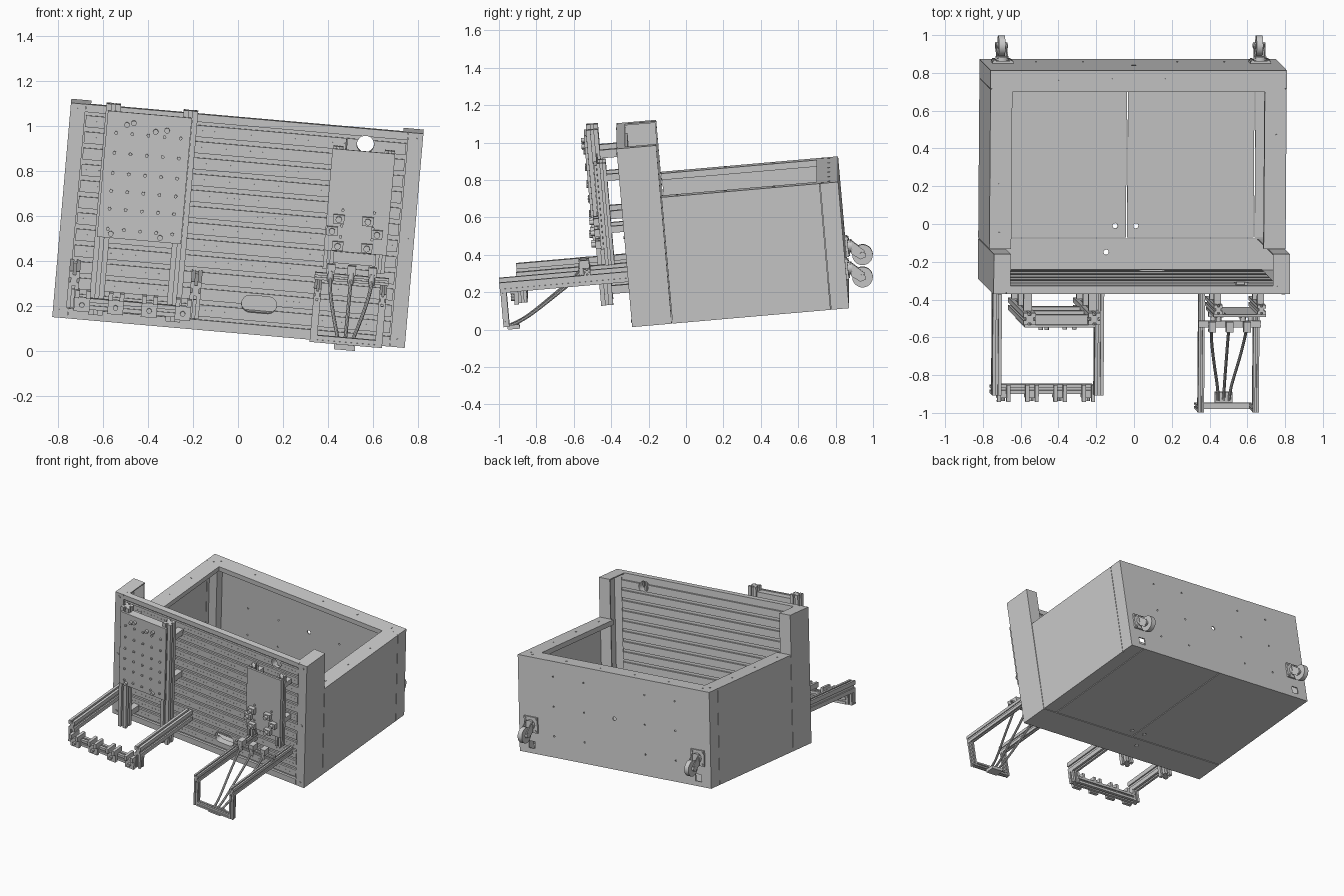
import bpy, bmesh
from math import radians, pi
from mathutils import Matrix, Vector

if "Cube" in bpy.data.objects:
    bpy.data.objects.remove(bpy.data.objects["Cube"])

# Everything is built upright as (across, back, up), then the whole machine is tilted
W, D, H, HB, DF, T = 0.787, 1.165, 0.96, 0.68, 0.215, 0.008
TILT = Matrix.Rotation(radians(5), 4, 'Y') @ Matrix.Rotation(radians(5), 4, 'X')
parts = []


def finish(name, bm):
    bmesh.ops.recalc_face_normals(bm, faces=bm.faces)
    me = bpy.data.meshes.new(name)
    bm.to_mesh(me)
    bm.free()
    ob = bpy.data.objects.new(name, me)
    bpy.context.collection.objects.link(ob)
    parts.append(ob)
    return ob


def boxes(name, items):
    bm = bmesh.new()
    for a0, a1, b0, b1, h0, h1 in items:
        m = Matrix.Translation(((a0 + a1) / 2, (b0 + b1) / 2, (h0 + h1) / 2)) \
            @ Matrix.Diagonal((abs(a1 - a0), b1 - b0, h1 - h0, 1))
        bmesh.ops.create_cube(bm, size=1, matrix=m)
    return finish(name, bm)


def rods(name, items, seg=16):
    turn = (Matrix.Rotation(pi / 2, 4, 'Y'), Matrix.Rotation(pi / 2, 4, 'X'), Matrix())
    bm = bmesh.new()
    for pos, r, length, axis in items:
        bmesh.ops.create_cone(bm, cap_ends=True, segments=seg, radius1=r, radius2=r, depth=length,
                              matrix=Matrix.Translation(pos) @ turn[axis])
    return finish(name, bm)


def prisms(name, items):
    bm = bmesh.new()
    for axis, lo, hi, pts in items:
        rings = []
        for t in (lo, hi):
            ring = []
            for p, q in pts:
                co = [0, 0, 0]
                co[axis], co[(axis + 1) % 3], co[(axis + 2) % 3] = t, p, q
                ring.append(bm.verts.new(co))
            rings.append(ring)
        for r in rings:
            bm.faces.new(r)
        n = len(pts)
        for i in range(n):
            bm.faces.new((rings[0][i], rings[0][(i + 1) % n], rings[1][(i + 1) % n], rings[1][i]))
    return finish(name, bm)


def slotted(axis, lo, hi, p, q, sp, sq):
    """Slotted aluminium section centred on (p, q)."""
    side, pts = [(-1, -1), (-.25, -1), (-.25, -.6), (.25, -.6), (.25, -1)], []
    for _ in range(4):
        pts += [(p + x * sp / 2, q + y * sq / 2) for x, y in side]
        side = [(-y, x) for x, y in side]
    return axis, lo, hi, pts


def cut(obs, *cutters):
    for c in cutters:
        c.hide_render = True
        for ob in obs:
            m = ob.modifiers.new("cut", 'BOOLEAN')
            m.operation, m.solver, m.object = 'DIFFERENCE', 'EXACT', c
    dg = bpy.context.evaluated_depsgraph_get()
    new = [bpy.data.meshes.new_from_object(ob.evaluated_get(dg)) for ob in obs]
    for ob, me in zip(obs, new):
        ob.modifiers.clear()
        ob.data = me
    for c in cutters:
        parts.remove(c)
        bpy.data.objects.remove(c)


# Front panel: backing sheet, border, horizontal slats, all pierced by a round hole and a slot
pitch = 0.87 / 12
rows = [0.05 + pitch * (i + .5) for i in range(12)]
sheet = boxes("panel_sheet", [(-W, W, .016, .04, 0, H)])
border = boxes("panel_border", [(s * W, s * .72, 0, .045, 0, H) for s in (-1, 1)]
               + [(-.719, .719, 0, .045, 0, .045), (-.719, .719, 0, .045, .925, H)])
slats = boxes("panel_slats", [(-.715, .715, .004, .055, h - .026, h + .026) for h in rows])
cut([sheet, border, slats], rods("hole_cutter", [((.534, 0, .89), .038, .3, 1)], 32),
    rods("slot_cutter", [((.085, 0, .136), .038, .3, 1), ((.165, 0, .136), .038, .3, 1)], 24),
    boxes("slot_middle", [(.085, .165, -.15, .15, .098, .174)]))
rods("panel_perforations", [((-.69 + .0276 * i, .004, h), .004, .004, 1) for h in rows for i in range(51)
     if (Vector((-.69 + .0276 * i, h)) - Vector((.534, .89))).length > .045
     and not (.03 < -.69 + .0276 * i < .22 and h < .19)], 6)
rods("panel_bolts", [((s * .755, 0, h), .009, .008, 1) for s in (-1, 1) for h in (.03, .48, .93)], 10)

# Front corner channels, open to the inside
for s, n in ((-1, "left"), (1, "right")):
    boxes(n + "_front_channel", [(s * W, s * (W - T), .045, DF - .002, 0, H),
                                 (s * (W - T), s * .697, DF - T - .002, DF - .002, 0, H),
                                 (s * (W - T), s * .697, .045, DF - T - .002, H - T, H)])

# Bin: side walls, back wall, folded rim, floor
boxes("side_walls", [(s * W, s * (W - T), DF + .002, D - .1, 0, HB) for s in (-1, 1)]
      + [(s * W, s * (W - T), D - .097, D - T, 0, HB) for s in (-1, 1)])
back = boxes("back_wall", [(-W, W, D - T, D, 0, HB)])
cut([back], boxes("window_cutter", [(s * .685 - .025, s * .685 + .025, 1, 1.3, .035, .085) for s in (-1, 1)]),
    rods("back_hole_cutter", [((x, D, h), .006, .2, 1) for x in (-.5, -.25, .25, .5) for h in (.15, .36, .57)]
         + [((0, D, .36), .014, .2, 1)], 12))
R = .108
boxes("rim", [(-W + T, W - T, D - R, D - T, HB - T, HB), (-W + R, W - R, D - R - T, D - R, HB - .035, HB)]
      + [(s * (W - T), s * (W - R), DF, D - R, HB - T, HB) for s in (-1, 1)]
      + [(s * (W - R), s * (W - R - T), DF, D - R, HB - .035, HB) for s in (-1, 1)])
rods("rim_bolts", [((-.7 + .28 * i, D - .05, HB), .006, .006, 2) for i in range(6)]
     + [((s * .735, .3 + .26 * i, HB), .006, .006, 2) for s in (-1, 1) for i in range(4)], 8)
boxes("inner_corner_posts", [(s * (W - T), s * (W - .07), D - .07, D - T, T, HB - T) for s in (-1, 1)])
floor = boxes("floor", [(-W + T, -.003, DF + .003, D - T, 0, T), (.003, .675, DF + .003, D - T, 0, T),
                        (.681, W - T, DF + .003, D - T, 0, T), (-W + T, W - T, .04, DF - .003, 0, T)])
cut([floor], rods("floor_hole_cutter", [((-.06, .28, 0), .014, .1, 2), ((.05, .28, 0), .014, .1, 2),
                                        ((-.107, .14, 0), .014, .1, 2)], 16))

# Casters on the back wall
for s, n in ((-1, "left"), (1, "right")):
    c = s * .685
    boxes(n + "_caster_plate", [(c - .055, c + .055, D, D + .012, .15, .26)])
    rods(n + "_caster_swivel", [((c, D + .022, .205), .035, .022, 1)])
    rods(n + "_caster_bolts", [((c + i * .042, D + .014, .205 + j * .042), .008, .01, 1)
                               for i in (-1, 1) for j in (-1, 1)], 6)
    fork = [(1.19, .24), (1.19, .165), (1.235, .13), (1.268, .14), (1.262, .175)]
    prisms(n + "_caster_fork", [(0, c - .029, c - .023, fork), (0, c + .023, c + .029, fork)])
    rods(n + "_caster_wheel", [((c, 1.25, .152), .055, .034, 0), ((c, 1.25, .152), .016, .066, 0)], 28)

# Left mounting board on two uprights
prisms("left_uprights", [slotted(2, .04, .985, a, -.13, .065, .065) for a in (-.597, -.252)])
boxes("left_standoffs", [(a - .022, a + .022, -.0975, .004, h - .022, h + .022)
                         for a in (-.597, -.252) for h in (.12, .52, .85)])
boxes("left_board", [(-.62, -.245, -.176, -.163, .39, .955)])
boxes("left_board_crossbars", [(-.564, -.285, -.162, -.11, h, h + .05) for h in (.42, .66, .9)])
rods("left_board_bolts", [((-.575 + .072 * i, -.178, h), .008, .014, 1)
                          for h in (.43, .52, .6, .68, .77, .86) for i in range(5)], 8)
rods("left_board_knobs", [((x, -.184, h), .012, .02, 1) for x, h in
                          ((-.53, .9), (-.5, .91), (-.4, .88), (-.35, .89), (-.56, .41), (-.34, .41))], 12)

# Left carrier: two arms, front crossbar and clamps
prisms("left_carrier_arms", [slotted(1, -.6, .004, .225, a, .08, .048) for a in (-.705, -.162)])
prisms("left_carrier_drops", [slotted(2, .1, .185, a, -.577, .048, .046) for a in (-.705, -.162)])
prisms("left_carrier_crossbar", [slotted(0, -.681, -.186, -.575, .125, .05, .05)])
for i in range(4):
    c = -.66 + .15 * i
    boxes("left_clamp_%d" % (i + 1), [(c - .035, c + .035, -.622, -.6, .09, .155),
                                      (c - .035, c - .015, -.64, -.55, .15, .185),
                                      (c + .015, c + .035, -.64, -.55, .15, .185)])
    rods("left_clamp_bolt_%d" % (i + 1), [((c, -.628, .12), .012, .024, 1)], 8)

# Right mounting board on two uprights
prisms("right_uprights", [slotted(2, .33, .88, a, -.09, .045, .05) for a in (.415, .645)])
boxes("right_standoffs", [(a - .018, a + .018, -.066, .004, h - .018, h + .018)
                          for a in (.415, .645) for h in (.52, .8)])
boxes("right_board", [(.39, .67, -.13, -.116, .415, .87)])
sockets = [(.445, .56), (.575, .56), (.42, .505), (.62, .505), (.45, .44), (.58, .44)]
boxes("right_sockets", [(a - .025, a + .025, -.158, -.128, h - .02, h + .02) for a, h in sockets])
rods("right_socket_caps", [((a, -.165, h), .014, .03, 1) for a, h in sockets], 12)
rods("right_board_bolts", [((a, -.133, h), .007, .012, 1) for a in (.46, .6) for h in (.48, .53, .6)]
     + [((.45, -.11, .885), .004, .06, 2)], 8)

# Right carrier: arms, front loop, connector bar, connectors and cables
prisms("right_carrier_arms", [slotted(1, -.688, .004, .262, a, .055, .032) for a in (.379, .67)])
prisms("right_carrier_drops", [slotted(2, .05, .235, a, -.67, .032, .032) for a in (.379, .67)])
prisms("right_carrier_bars", [slotted(0, .395, .654, -.67, .066, .032, .032),
                              slotted(0, .36, .69, -.215, .306, .036, .032)])
boxes("cable_plate", [(.473, .567, -.665, -.6, .025, .048)])
for i, a in enumerate((.43, .522, .615)):
    boxes("connector_%d" % (i + 1), [(a - .019, a + .019, -.255, -.2, .322, .365)])
    rods("connector_collar_%d" % (i + 1), [((a, -.245, .31), .014, .05, 2)], 12)
    cu = bpy.data.curves.new("cable", 'CURVE')
    cu.dimensions, cu.bevel_depth, cu.bevel_resolution, cu.use_fill_caps = '3D', .008, 2, True
    sp = cu.splines.new('NURBS')
    end = .52 + .03 * (i - 1)
    pts = [(a, -.245, .31), (a, -.27, .27), (a + (end - a) * .25, -.38, .2),
           (a + (end - a) * .75, -.52, .1), (end, -.6, .058), (end, -.645, .045)]
    sp.points.add(len(pts) - 1)
    for p, co in zip(sp.points, pts):
        p.co = (*co, 1)
    sp.order_u, sp.use_endpoint_u, sp.resolution_u = 4, True, 4
    tmp = bpy.data.objects.new("cable_curve", cu)
    bpy.context.collection.objects.link(tmp)
    me = bpy.data.meshes.new_from_object(tmp.evaluated_get(bpy.context.evaluated_depsgraph_get()))
    bpy.data.objects.remove(tmp)
    cable = bpy.data.objects.new("cable_%d" % (i + 1), me)
    bpy.context.collection.objects.link(cable)
    parts.append(cable)

# Tilt the machine, centre it and rest it on the floor
pts = [TILT @ v.co for ob in parts for v in ob.data.vertices]
lo = [min(p[k] for p in pts) for k in range(3)]
hi = [max(p[k] for p in pts) for k in range(3)]
place = Matrix.Translation((-(lo[0] + hi[0]) / 2, -(lo[1] + hi[1]) / 2, -lo[2])) @ TILT
for ob in parts:
    ob.matrix_world = place
    ob.data.polygons.foreach_set("use_smooth", [True] * len(ob.data.polygons))
    ob.data.set_sharp_from_angle(angle=radians(32))
